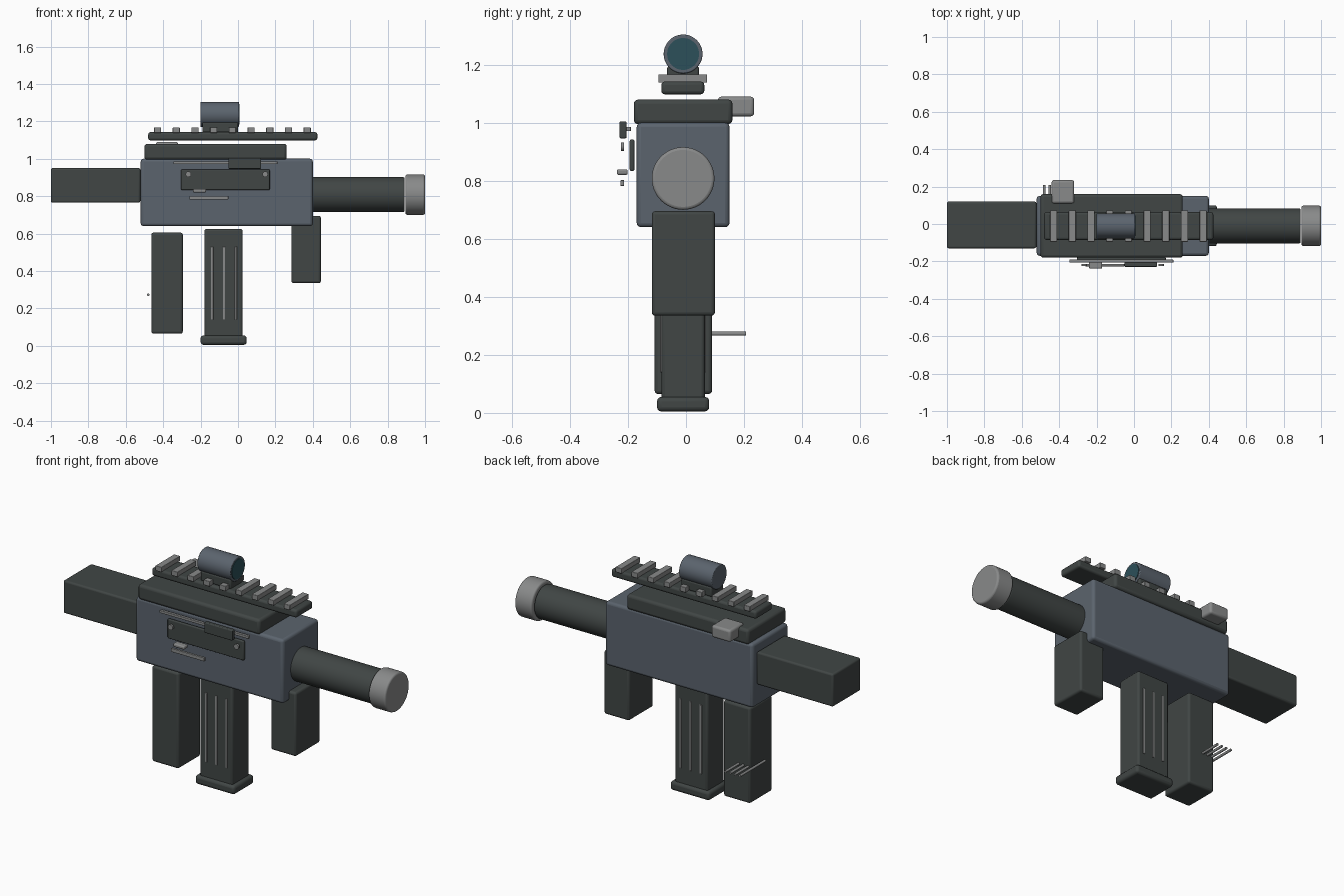
import bpy
from math import pi, radians

if "Cube" in bpy.data.objects:
    bpy.data.objects.remove(bpy.data.objects["Cube"], do_unlink=True)


def make_material(name, rgb):
    mat = bpy.data.materials.new(name)
    mat.use_nodes = True
    mat.diffuse_color = (*rgb, 1)
    mat.node_tree.nodes["Principled BSDF"].inputs["Base Color"].default_value = (*rgb, 1)
    return mat


DARK = make_material("charcoal", (0.052, 0.061, 0.059))
BODY = make_material("slate", (0.105, 0.127, 0.155))
STEEL = make_material("light_steel", (0.25, 0.255, 0.255))
GLASS = make_material("teal_glass", (0.025, 0.08, 0.1))


def finish(name, mat, bevel):
    obj = bpy.context.object
    obj.name = name
    obj.data.materials.append(mat)
    if bevel:
        mod = obj.modifiers.new("rounded_edges", "BEVEL")
        mod.width = bevel
        mod.segments = 3
        mod.limit_method = "ANGLE"
        mod.angle_limit = radians(40)
    bpy.ops.object.shade_smooth_by_angle(angle=radians(35))
    return obj


def box(name, mat, xs, ys, zs, bevel=0.012):
    spans = (xs, ys, zs)
    bpy.ops.mesh.primitive_cube_add(size=1, location=[(a + b) / 2 for a, b in spans])
    bpy.context.object.scale = [b - a for a, b in spans]
    bpy.ops.object.transform_apply(location=False, rotation=False, scale=True)
    return finish(name, mat, bevel)


def rod(name, mat, axis, center, radius, length, bevel=0, sides=48):
    turn = {"x": (0, pi / 2, 0), "y": (pi / 2, 0, 0), "z": (0, 0, 0)}[axis]
    bpy.ops.mesh.primitive_cylinder_add(vertices=sides, radius=radius, depth=length,
                                        location=center, rotation=turn)
    return finish(name, mat, bevel)


MID = -0.01  # centre plane of the main parts

# Main housing, top cover and stock
box("receiver", BODY, (-0.52, 0.40), (-0.17, 0.15), (0.64, 1.0), 0.015)
box("top_cover", DARK, (-0.50, 0.26), (-0.18, 0.16), (0.995, 1.08), 0.015)
box("stock", DARK, (-1.0, -0.522), (-0.13, 0.12), (0.765, 0.95), 0.01)

# Barrel and end cap
rod("barrel", DARK, "x", (0.635, MID, 0.808), 0.093, 0.51, 0.006)
rod("barrel_cap", STEEL, "x", (0.9475, MID, 0.808), 0.108, 0.105, 0.01)

# Grips
box("rear_grip", DARK, (-0.463, -0.295), (-0.108, 0.09), (0.065, 0.605))
box("front_grip", DARK, (0.285, 0.443), (-0.118, 0.10), (0.335, 0.695))
for i in range(4):
    rod("grip_pin", STEEL, "y", (-0.48 + 0.03 * i, 0.095, 0.273), 0.007, 0.225, sides=12)

# Magazine with raised ribs on both faces
box("magazine", DARK, (-0.18, 0.025), (-0.085, 0.065), (0.04, 0.625))
box("magazine_base", DARK, (-0.20, 0.046), (-0.10, 0.08), (0.005, 0.055), 0.015)
for x in (-0.138, -0.075, -0.012):
    for y in (-0.085, 0.065):
        box("magazine_rib", STEEL, (x - 0.006, x + 0.006), (y - 0.004, y + 0.004),
            (0.14, 0.53), 0.002)

# Top rail with evenly spaced teeth
box("rail", DARK, (-0.48, 0.424), (-0.085, 0.063), (1.098, 1.142))
for i in range(9):
    x = -0.43 + 0.1 * i
    box("rail_tooth", STEEL, (x - 0.019, x + 0.019), (-0.095, 0.073), (1.138, 1.167), 0.003)

# Sight
box("sight_mount", DARK, (-0.19, 0.0), (-0.065, 0.045), (1.14, 1.195), 0.008)
rod("sight_tube", BODY, "x", (-0.098, MID, 1.237), 0.067, 0.206, 0.004)
rod("sight_lens", GLASS, "x", (0.004, MID, 1.237), 0.055, 0.008)

# Rear block beside the cover
box("side_block", STEEL, (-0.44, -0.32), (0.11, 0.235), (1.022, 1.09), 0.012)

# Side panel with its bar, handle, screws and switch
box("side_panel", DARK, (-0.305, 0.17), (-0.194, -0.178), (0.833, 0.943), 0.006)
box("side_bar", STEEL, (-0.345, 0.21), (-0.206, -0.19), (0.971, 0.986), 0.002)
box("slide_handle", DARK, (-0.052, 0.124), (-0.229, -0.205), (0.946, 1.005), 0.005)
for x in (-0.265, 0.145):
    rod("panel_screw", STEEL, "y", (x, -0.219, 0.917), 0.015, 0.011, sides=24)
box("selector_switch", STEEL, (-0.24, -0.17), (-0.238, -0.201), (0.82, 0.839), 0.006)
box("selector_strip", STEEL, (-0.26, -0.052), (-0.226, -0.213), (0.782, 0.802), 0.002)
